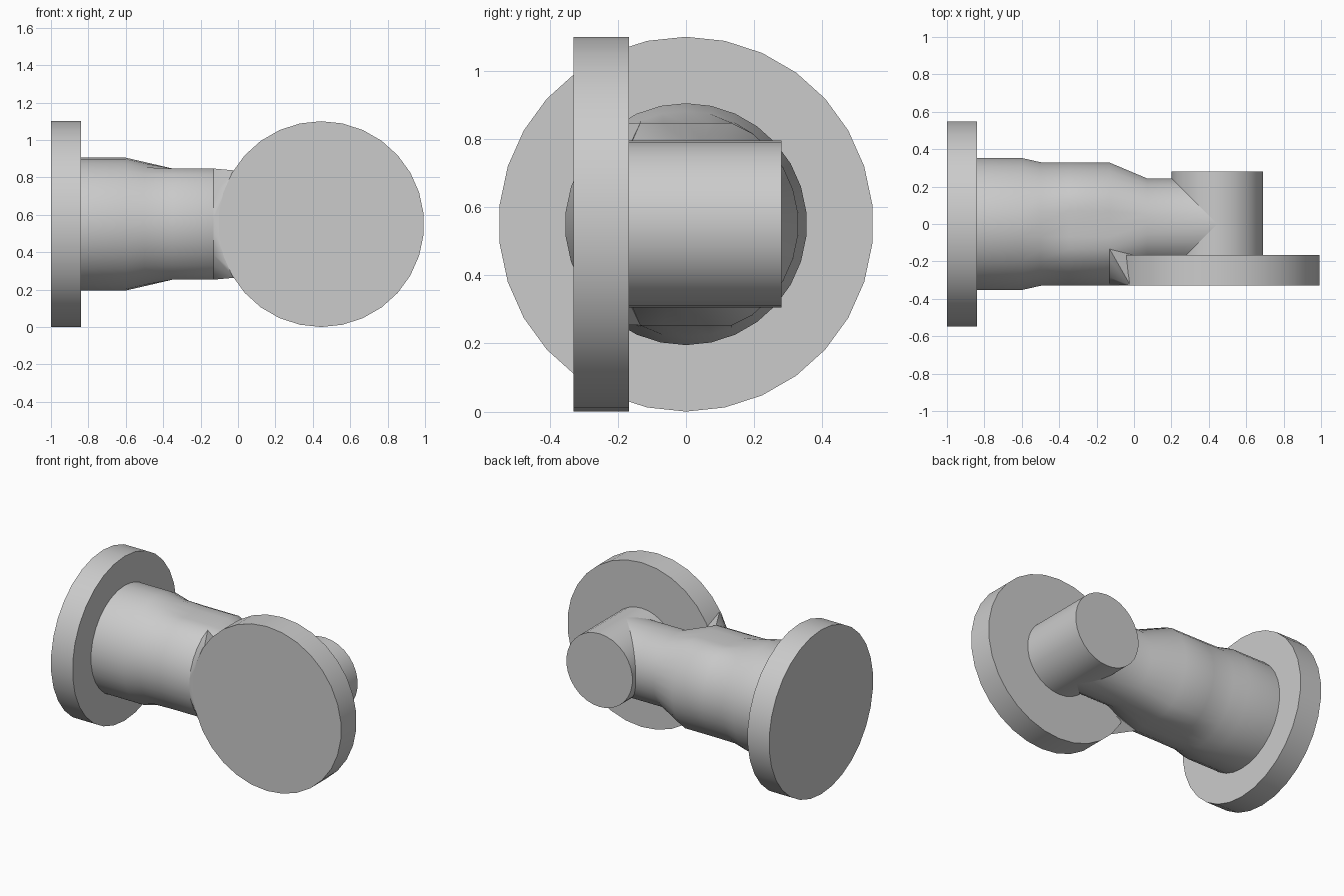
import bpy, bmesh, math

cube = bpy.data.objects.get("Cube")
if cube:
    bpy.data.objects.remove(cube)

MID = 0.55      # height of the shared axis
SIDES = 30

metal = bpy.data.materials.new("plain_grey")
metal.use_nodes = True
grey = (0.6, 0.6, 0.6, 1)
metal.diffuse_color = grey
metal.node_tree.nodes["Principled BSDF"].inputs["Base Color"].default_value = grey


def finish(name, bm, angle=30):
    bmesh.ops.recalc_face_normals(bm, faces=bm.faces)
    mesh = bpy.data.meshes.new(name)
    bm.to_mesh(mesh)
    bm.free()
    mesh.materials.append(metal)
    ob = bpy.data.objects.new(name, mesh)
    bpy.context.collection.objects.link(ob)
    bpy.ops.object.select_all(action='DESELECT')
    ob.select_set(True)
    bpy.context.view_layer.objects.active = ob
    bpy.ops.object.shade_smooth_by_angle(angle=math.radians(angle))
    return ob


def section(radius, flat):
    """Circle whose top and bottom are cut flat, as (across, up) pairs."""
    pts = []
    for i in range(SIDES):
        a = math.tau * i / SIDES
        up = max(-flat, min(flat, radius * math.cos(a)))
        pts.append((radius * math.sin(a), up))
    return pts


def loft(name, rings, place):
    """Skin rings of (position, radius, flat) and cap both ends."""
    bm = bmesh.new()
    loops = [[bm.verts.new(place(pos, s, u)) for s, u in section(r, flat)]
             for pos, r, flat in rings]
    for a, b in zip(loops, loops[1:]):
        for i in range(SIDES):
            j = (i + 1) % SIDES
            bm.faces.new((a[i], a[j], b[j], b[i]))
    bm.faces.new(loops[0])
    bm.faces.new(loops[-1])
    return finish(name, bm)


def along_x(pos, s, u):
    return (pos, s, MID + u)


HUB = 0.445     # x of the front disc and its stub


def along_y(pos, s, u):
    return (HUB + s, pos, MID + u)


# Side flange, with the body narrowing into the neck
loft("side_flange", [(-1, .55, .55), (-.84, .55, .55)], along_x)
loft("body_neck", [(-.85, .355, .355), (-.6, .355, .355), (-.5, .332, .332),
                   (-.35, .33, .297), (-.13, .33, .297),
                   (.07, .245, .245), (HUB, .245, .245)], along_x)

# Front disc and the stub behind it
loft("front_disc", [(-.33, .55, .55), (-.167, .55, .55)], along_y)
loft("rear_stub", [(-.2, .245, .245), (.28, .245, .245)], along_y)

# Web running from the front of the body to the disc rim
bm = bmesh.new()
for s, u in section(.33, .297):
    if s < -.13:
        bm.verts.new((-.13, s, MID + u))
for i in range(-5, 6):
    up = .287 * i / 5
    bm.verts.new((HUB + .005 - math.sqrt(.55 ** 2 - up ** 2), -.328, MID + up))
for up in (-.2, .2):
    bm.verts.new((.05, -.18, MID + up))
hull = bmesh.ops.convex_hull(bm, input=bm.verts)
bmesh.ops.delete(bm, geom=[v for v in bm.verts if not v.link_faces], context='VERTS')
finish("disc_web", bm)
